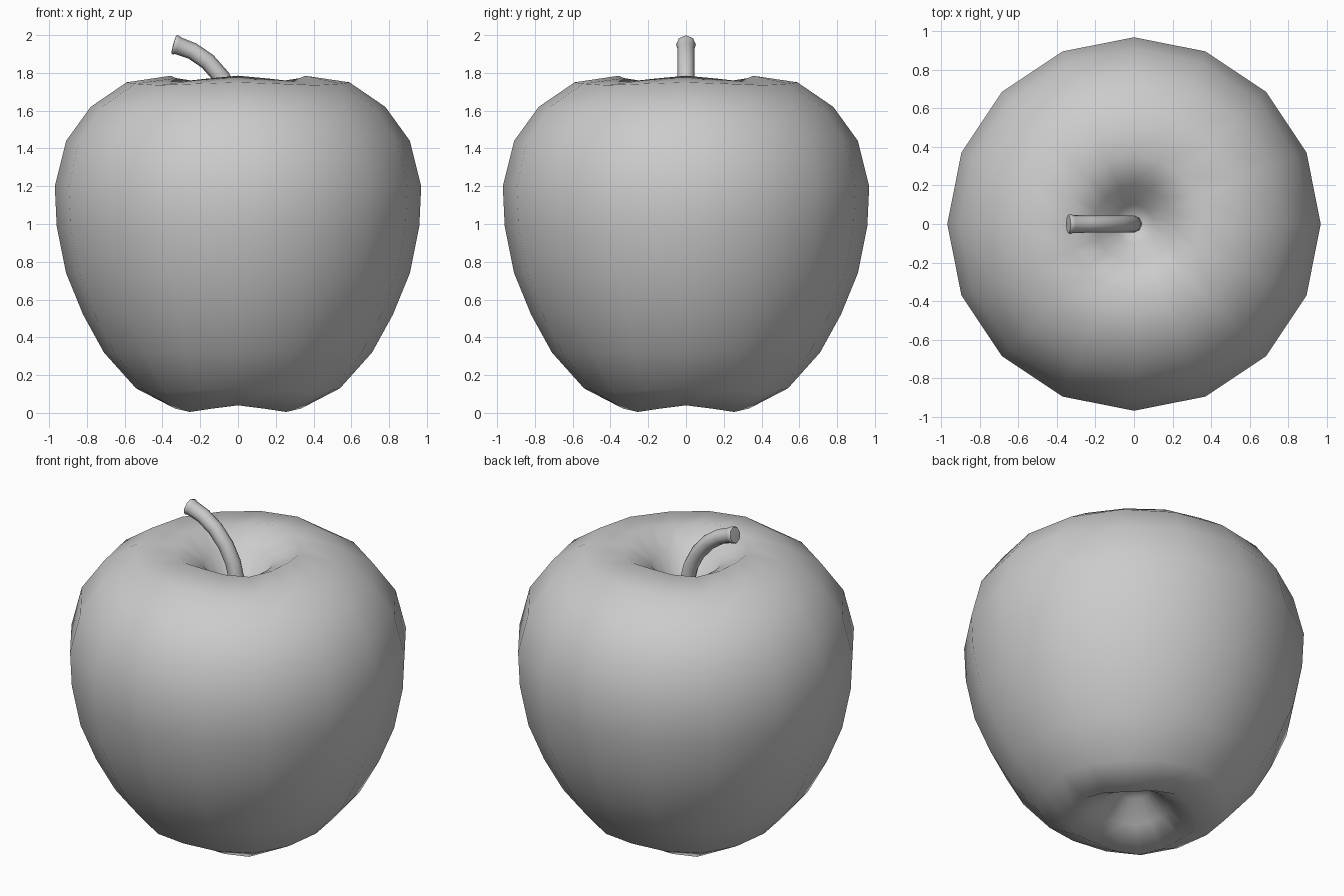
import bpy, bmesh
from math import pi, sin, cos, atan2
from mathutils import Vector

cube = bpy.data.objects.get("Cube")
if cube:
    bpy.data.objects.remove(cube, do_unlink=True)

grey = bpy.data.materials.new("plain grey")
grey.use_nodes = True
colour = (0.6, 0.6, 0.6, 1)
grey.diffuse_color = colour
grey.node_tree.nodes["Principled BSDF"].inputs["Base Color"].default_value = colour


def skin(name, rings, start, end):
    """Join rings of points into a closed skin with a point at each end."""
    bm = bmesh.new()
    loops = [[bm.verts.new(p) for p in ring] for ring in rings]
    count = len(loops[0])
    for low, high in zip(loops, loops[1:]):
        for i in range(count):
            j = (i + 1) % count
            bm.faces.new((low[i], low[j], high[j], high[i]))
    for loop, tip in ((loops[0], start), (loops[-1], end)):
        pole = bm.verts.new(tip)
        for i in range(count):
            bm.faces.new((loop[i], loop[(i + 1) % count], pole))
    bmesh.ops.recalc_face_normals(bm, faces=bm.faces)
    mesh = bpy.data.meshes.new(name)
    bm.to_mesh(mesh)
    bm.free()
    mesh.materials.append(grey)
    mesh.shade_smooth()
    obj = bpy.data.objects.new(name, mesh)
    bpy.context.collection.objects.link(obj)
    return obj


# Fruit body: radius, height and how far the ring sinks on the diagonals
profile = [
    (0.09, 0.22, 0), (0.2, 0.12, 0.01), (0.36, 0.04, 0.035), (0.54, 0.13, 0.02),
    (0.71, 0.32, 0), (0.82, 0.52, 0), (0.91, 0.74, 0), (0.96, 0.99, 0),
    (0.97, 1.2, 0), (0.91, 1.44, 0), (0.78, 1.62, 0), (0.59, 1.75, 0.015),
    (0.355, 1.785, 0.025), (0.2, 1.69, 0.01), (0.1, 1.54, 0),
]
SIDES = 16
rings = []
for radius, height, sink in profile:
    angles = [2 * pi * i / SIDES for i in range(SIDES)]
    rings.append([(radius * cos(a), radius * sin(a), height - sink * sin(2 * a) ** 2)
                  for a in angles])
skin("fruit_body", rings, (0, 0, 0.24), (0, 0, 1.48))

# Curved stem: x, z and radius along its path, with a slight lip at the tip
path = [(0.0, 1.46, 0.045), (-0.01, 1.58, 0.045), (-0.035, 1.68, 0.045),
        (-0.085, 1.775, 0.045), (-0.16, 1.86, 0.045), (-0.24, 1.915, 0.045),
        (-0.318, 1.944, 0.047), (-0.33, 1.948, 0.053), (-0.341, 1.951, 0.048)]
STEM_SIDES = 8
rings = []
for k, (x, z, radius) in enumerate(path):
    before, after = path[max(k - 1, 0)], path[min(k + 1, len(path) - 1)]
    tilt = atan2(before[0] - after[0], after[1] - before[1])
    across = Vector((cos(tilt), 0, sin(tilt)))
    side = Vector((0, 1, 0))
    rings.append([Vector((x, 0, z)) + radius * (across * cos(a) + side * sin(a))
                  for a in (2 * pi * i / STEM_SIDES for i in range(STEM_SIDES))])
stem = skin("stem", rings, (0, 0, 1.46), (-0.343, 0, 1.952))
bpy.context.view_layer.objects.active = stem
stem.select_set(True)
bpy.ops.object.shade_smooth_by_angle(angle=0.9)
